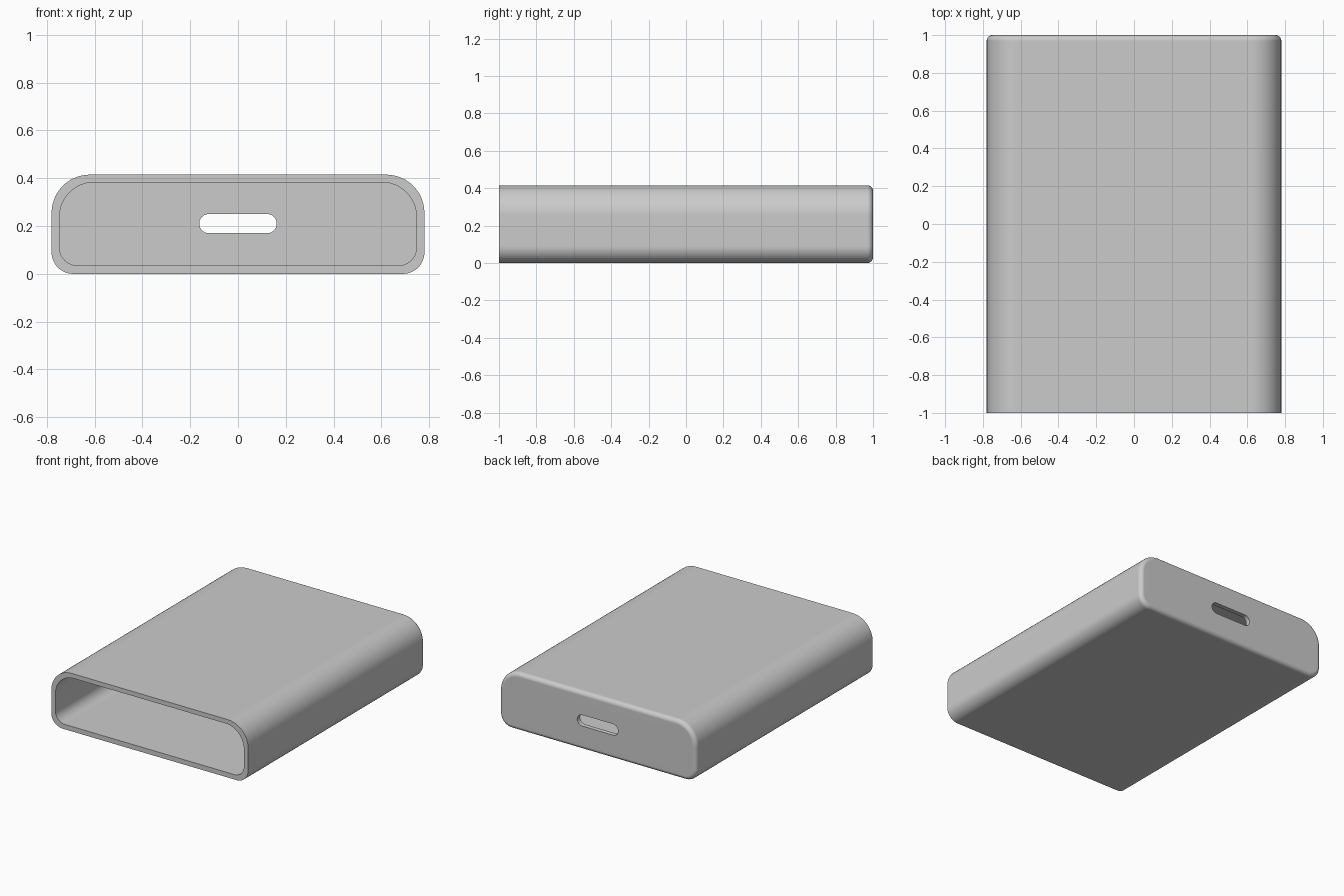
import bpy
import bmesh
import math

if "Cube" in bpy.data.objects:
    bpy.data.objects.remove(bpy.data.objects["Cube"], do_unlink=True)

STEPS = 12  # segments per rounded corner


def rounded_outline(half_w, low, high, r_low, r_high):
    """Rounded rectangle in x and z, with separate lower and upper radii."""
    points = []
    corners = [(1, low + r_low, r_low, 270), (1, high - r_high, r_high, 0),
               (-1, high - r_high, r_high, 90), (-1, low + r_low, r_low, 180)]
    for side, cz, r, start in corners:
        for i in range(STEPS + 1):
            a = math.radians(start + 90 * i / STEPS)
            points.append((side * (half_w - r) + r * math.cos(a), cz + r * math.sin(a)))
    return points


def shell_outline(inset):
    return rounded_outline(0.78, 0, 0.415, 0.09, 0.16) if inset == 0 else \
        rounded_outline(0.78 - inset, inset, 0.415 - inset, 0.09 - inset, 0.16 - inset)


FRONT, BACK, WALL, FILLET = -1.0, 1.0, 0.033, 0.03
slot = rounded_outline(0.162, 0.17, 0.25, 0.0398, 0.0398)
cavity = rounded_outline(0.747, 0.035, 0.383, 0.075, 0.145)

# Closed loft: outer skin, rounded back edge, slot, cavity, front rim
sections = [(FRONT, shell_outline(0))]
for i in range(9):
    a = math.radians(90 * i / 8)
    sections.append((BACK - FILLET + FILLET * math.sin(a),
                     shell_outline(FILLET * (1 - math.cos(a)))))
sections += [(BACK, slot), (BACK - WALL, slot), (BACK - WALL, cavity), (FRONT, cavity)]

bm = bmesh.new()
rings = [[bm.verts.new((x, y, z)) for x, z in outline] for y, outline in sections]
for k, ring in enumerate(rings):
    following = rings[(k + 1) % len(rings)]
    for i in range(len(ring)):
        j = (i + 1) % len(ring)
        bm.faces.new((ring[i], ring[j], following[j], following[i]))
bmesh.ops.recalc_face_normals(bm, faces=bm.faces[:])
mesh = bpy.data.meshes.new("sleeve_case")
bm.to_mesh(mesh)
bm.free()
case = bpy.data.objects.new("sleeve_case", mesh)
bpy.context.collection.objects.link(case)

# Plain grey finish
grey = bpy.data.materials.new("light_grey")
grey.use_nodes = True
colour = (0.6, 0.6, 0.6, 1)
grey.diffuse_color = colour
grey.node_tree.nodes["Principled BSDF"].inputs["Base Color"].default_value = colour
mesh.materials.append(grey)

# Smooth corners, crisp rims, clean flats
bpy.ops.object.select_all(action="DESELECT")
case.select_set(True)
bpy.context.view_layer.objects.active = case
bpy.ops.object.shade_smooth_by_angle(angle=math.radians(35))
weighted = case.modifiers.new("clean_flats", "WEIGHTED_NORMAL")
weighted.keep_sharp = True
